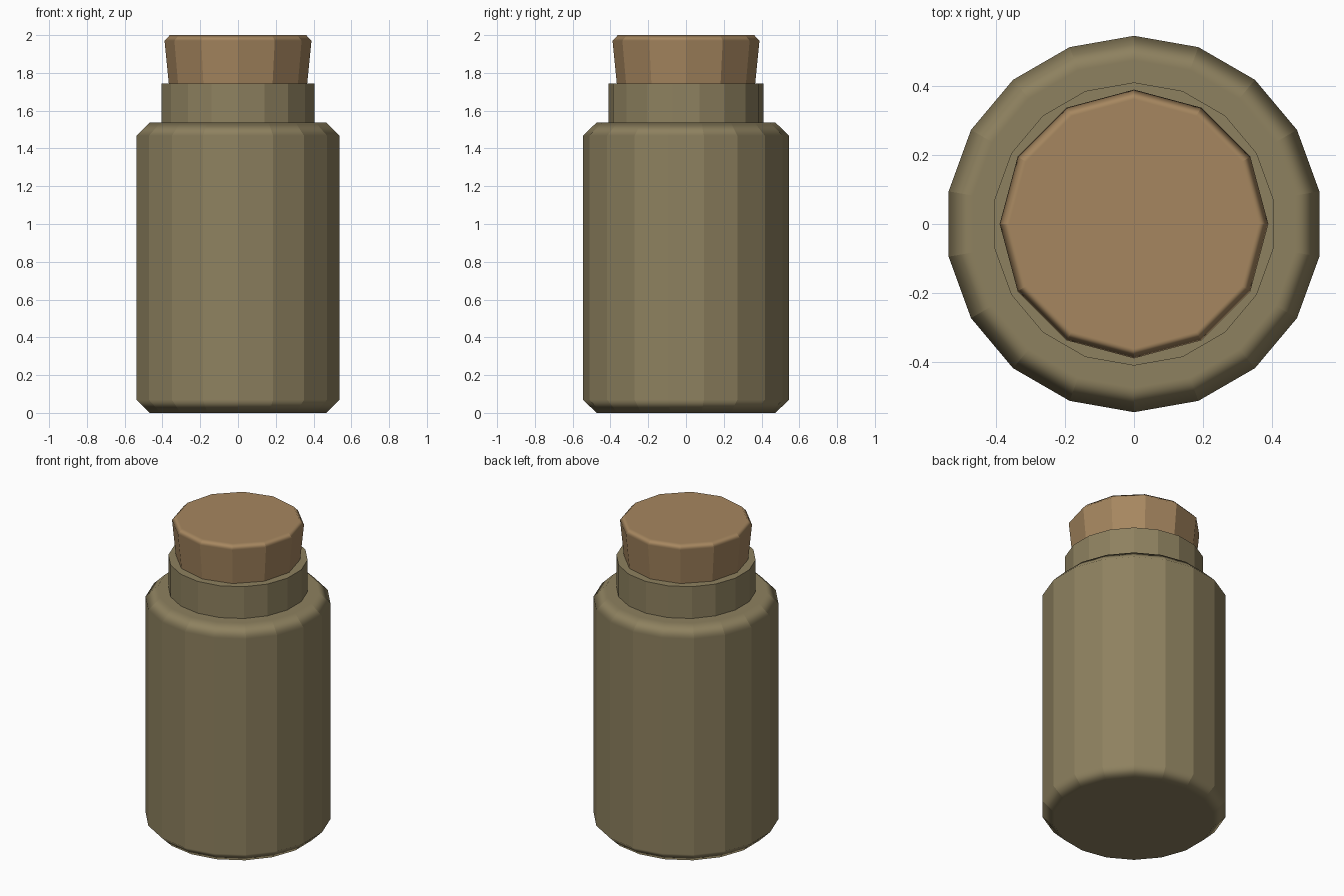
import bpy, bmesh, math

if "Cube" in bpy.data.objects:
    bpy.data.objects.remove(bpy.data.objects["Cube"])


def material(name, color):
    m = bpy.data.materials.new(name)
    m.diffuse_color = (*color, 1.0)
    m.use_nodes = True
    m.node_tree.nodes["Principled BSDF"].inputs["Base Color"].default_value = m.diffuse_color
    return m


def frustum(name, sides, r_low, r_high, z_low, z_high, mat, bevel=0.0):
    """Flat-sided, capped prism with a corner facing +y; optional rim chamfer."""
    bm = bmesh.new()
    rings = []
    for r, z in ((r_low, z_low), (r_high, z_high)):
        rings.append([bm.verts.new((-r * math.sin(2 * math.pi * i / sides),
                                    r * math.cos(2 * math.pi * i / sides), z))
                      for i in range(sides)])
    low, high = rings
    bm.faces.new(low[::-1])
    bm.faces.new(high)
    for i in range(sides):
        j = (i + 1) % sides
        bm.faces.new((low[i], low[j], high[j], high[i]))
    mesh = bpy.data.meshes.new(name)
    bm.to_mesh(mesh)
    bm.free()
    mesh.materials.append(mat)
    obj = bpy.data.objects.new(name, mesh)
    bpy.context.collection.objects.link(obj)
    if bevel:
        mod = obj.modifiers.new("rim_chamfer", 'BEVEL')
        mod.width = bevel
        mod.segments = 1
        mod.limit_method = 'ANGLE'
        mod.angle_limit = math.radians(45)
        mod.harden_normals = True
    return obj


clay = material("olive_glass", (0.27, 0.22, 0.115))
cork_mat = material("cork_brown", (0.38, 0.24, 0.115))

# Jar body with chamfered rims
frustum("jar_body", 18, 0.545, 0.545, 0.0, 1.537, clay, 0.07)
# Plain neck, seated slightly into the body
frustum("jar_neck", 18, 0.41, 0.41, 1.50, 1.743, clay)
# Tapered stopper pushed into the neck
frustum("cork_stopper", 12, 0.352, 0.392, 1.60, 2.0, cork_mat, 0.03)
